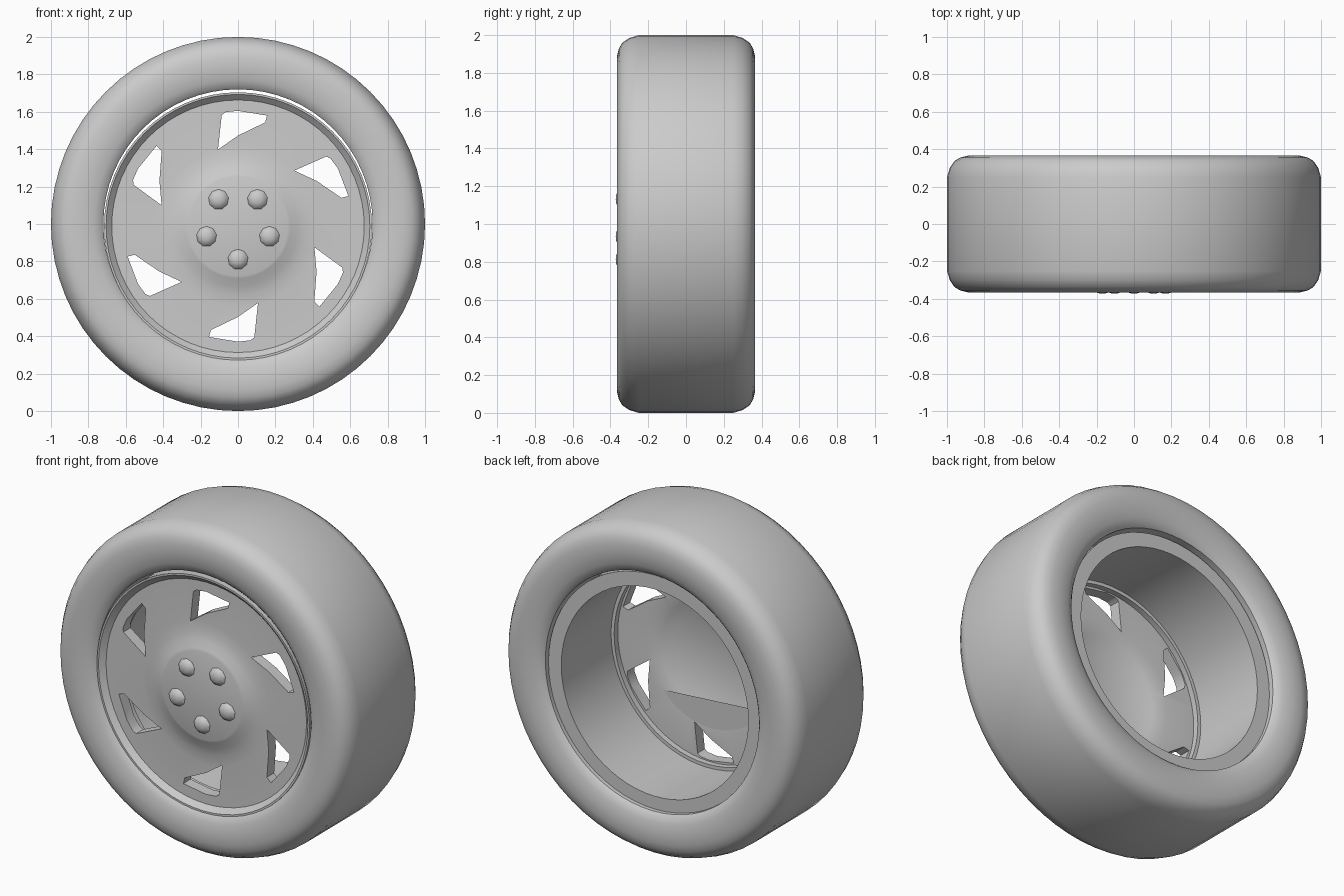
import bpy, bmesh, math
from mathutils import Vector, Matrix

if "Cube" in bpy.data.objects:
    bpy.data.objects.remove(bpy.data.objects["Cube"], do_unlink=True)

grey = bpy.data.materials.new("plain_grey")
grey.use_nodes = True
grey.diffuse_color = (0.6, 0.6, 0.6, 1)
grey.node_tree.nodes["Principled BSDF"].inputs["Base Color"].default_value = (0.6, 0.6, 0.6, 1)

AXLE = 0.988  # height of the rim centre


def finish(bm, name, smooth=True):
    bmesh.ops.recalc_face_normals(bm, faces=bm.faces)
    mesh = bpy.data.meshes.new(name)
    bm.to_mesh(mesh)
    bm.free()
    obj = bpy.data.objects.new(name, mesh)
    bpy.context.collection.objects.link(obj)
    mesh.materials.append(grey)
    if smooth:
        shade(obj)
    return obj


def shade(obj):
    bpy.ops.object.select_all(action="DESELECT")
    obj.select_set(True)
    bpy.context.view_layer.objects.active = obj
    bpy.ops.object.shade_smooth_by_angle(angle=math.radians(32))


def lathe(name, profile, z, steps=48, closed=True, smooth=True):
    """Turn a (radius, y) profile around the y axis."""
    bm = bmesh.new()
    verts = [bm.verts.new((0, y, r)) for r, y in profile]
    pairs = list(zip(verts, verts[1:]))
    if closed:
        pairs.append((verts[-1], verts[0]))
    edges = [bm.edges.new(p) for p in pairs]
    bmesh.ops.spin(bm, geom=verts + edges, cent=(0, 0, 0), axis=(0, 1, 0),
                   angle=math.tau, steps=steps)
    bmesh.ops.remove_doubles(bm, verts=bm.verts, dist=1e-4)
    bmesh.ops.translate(bm, verts=bm.verts, vec=(0, 0, z))
    return finish(bm, name, smooth)


# Tire: half profile mirrored front to back
half = [(0.72, 0.325), (0.735, 0.34), (0.77, 0.355), (0.83, 0.365), (0.89, 0.365),
        (0.93, 0.355), (0.96, 0.337), (0.985, 0.3), (1.0, 0.25)]
lathe("tire", half + [(r, -y) for r, y in reversed(half)], 1.0, steps=64)

# Rim: hub, face, lip, barrel and back flange as one turned solid
rim_profile = [(0, -0.345), (0.265, -0.345), (0.28, -0.34), (0.32, -0.322),
               (0.37, -0.31), (0.43, -0.305), (0.675, -0.305), (0.705, -0.335),
               (0.716, -0.335), (0.716, 0.3), (0.63, 0.3), (0.645, -0.2),
               (0.624, -0.2), (0.624, -0.235), (0.43, -0.235), (0.34, -0.25),
               (0.27, -0.285), (0, -0.285)]
rim = lathe("rim", rim_profile, AXLE, steps=64, closed=False, smooth=False)

# Six slanted windows cut through the rim face
window = [(-0.107, 0.41), (-0.087, 0.595), (-0.065, 0.61), (0, 0.617),
          (0.155, 0.592), (0.145, 0.555), (0, 0.485)]
bm = bmesh.new()
for i in range(6):
    turn = Matrix.Rotation(i * math.tau / 6, 3, "Y")
    face = bm.faces.new([bm.verts.new(turn @ Vector((x, -0.45, z))) for x, z in window])
    ext = bmesh.ops.extrude_face_region(bm, geom=[face], use_keep_orig=True)
    moved = [v for v in ext["geom"] if isinstance(v, bmesh.types.BMVert)]
    bmesh.ops.translate(bm, verts=moved, vec=(0, 0.35, 0))
bmesh.ops.translate(bm, verts=bm.verts, vec=(0, 0, AXLE))
cutter = finish(bm, "window_cutter", smooth=False)
cutter.hide_render = True
cut = rim.modifiers.new("windows", "BOOLEAN")
cut.operation = "DIFFERENCE"
cut.solver = "EXACT"
cut.object = cutter
bpy.context.view_layer.objects.active = rim
bpy.ops.object.modifier_apply(modifier=cut.name)
bpy.data.objects.remove(cutter, do_unlink=True)
shade(rim)

# Five domed lug nuts on the hub
nut_profile = [(0, -0.372), (0.022, -0.37), (0.043, -0.361), (0.058, -0.34), (0, -0.34)]
for i in range(5):
    nut = lathe(f"lug_nut_{i + 1}", nut_profile, 0, steps=9, closed=False)
    a = math.pi + i * math.tau / 5
    nut.location = (0.177 * math.sin(a), 0, AXLE + 0.177 * math.cos(a))

# Flat plate closing the lower part of the hub recess at the back
bm = bmesh.new()
arc = [math.radians(d) for d in range(212, 329, 9)]
face = bm.faces.new([bm.verts.new((0.42 * math.cos(a), -0.234, AXLE + 0.42 * math.sin(a)))
                     for a in arc])
finish(bm, "hub_back_plate", smooth=False)
